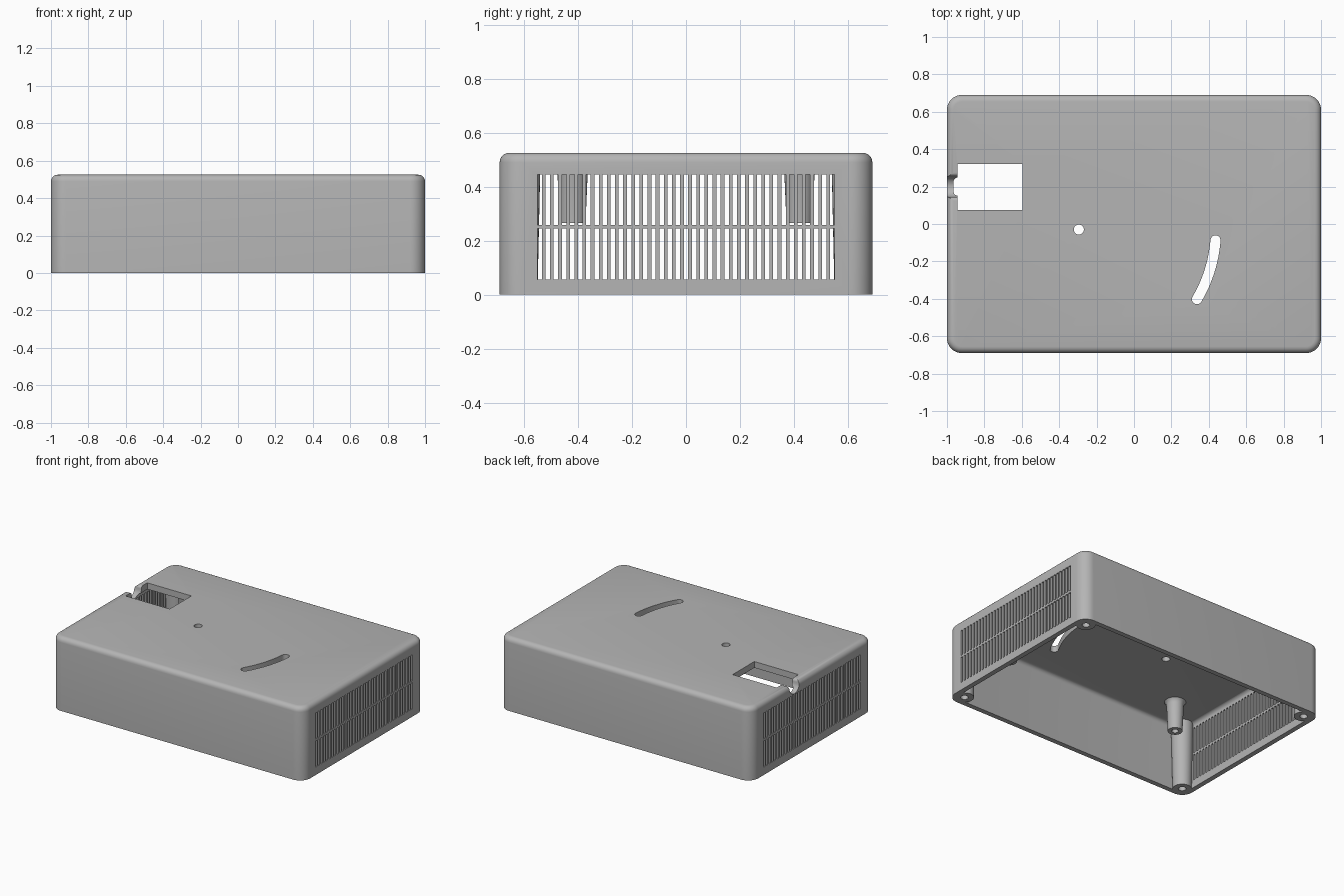
import bpy, bmesh, math
from mathutils import Matrix

cube = bpy.data.objects.get("Cube")
if cube:
    bpy.data.objects.remove(cube, do_unlink=True)

grey = bpy.data.materials.new("plain grey plastic")
grey.use_nodes = True
GREY = (0.46, 0.46, 0.46, 1)
grey.diffuse_color = GREY
grey.node_tree.nodes["Principled BSDF"].inputs["Base Color"].default_value = GREY

HX, HY, H = 1.0, 0.69, 0.525
WALL, CEILING = 0.035, 0.48
PIVOT = (-0.295, -0.03)


def make_object(name, bm):
    bmesh.ops.recalc_face_normals(bm, faces=bm.faces)
    mesh = bpy.data.meshes.new(name)
    bm.to_mesh(mesh)
    bm.free()
    mesh.materials.append(grey)
    obj = bpy.data.objects.new(name, mesh)
    bpy.context.collection.objects.link(obj)
    return obj


def add_prism(bm, points, offset):
    """Close a polygon of 3D points and extrude it by an offset."""
    base = bm.faces.new([bm.verts.new(p) for p in points])
    result = bmesh.ops.extrude_face_region(bm, geom=[base], use_keep_orig=True)
    verts = [g for g in result["geom"] if isinstance(g, bmesh.types.BMVert)]
    bmesh.ops.translate(bm, verts=verts, vec=offset)


def add_box(bm, low, high):
    size = [b - a for a, b in zip(low, high)]
    mid = [(a + b) / 2 for a, b in zip(low, high)]
    bmesh.ops.create_cube(bm, size=1, matrix=Matrix.Translation(mid) @ Matrix.Diagonal((*size, 1)))


def arc(cx, cy, r, start, end, n):
    angles = [math.radians(start + (end - start) * i / n) for i in range(n + 1)]
    return [(cx + r * math.cos(a), cy + r * math.sin(a)) for a in angles]


def rounded_block(name, hx, hy, r, z0, z1, fillet):
    """Box with round vertical corners and a filleted top edge."""
    bm = bmesh.new()
    outline = []
    for i, (sx, sy) in enumerate([(1, 1), (-1, 1), (-1, -1), (1, -1)]):
        outline += arc(sx * (hx - r), sy * (hy - r), r, 90 * i, 90 * i + 90, 10)
    add_prism(bm, [(x, y, z0) for x, y in outline], (0, 0, z1 - z0))
    rim = [e for e in bm.edges if all(v.co.z > z1 - 1e-4 for v in e.verts)]
    bmesh.ops.bevel(bm, geom=rim, offset=fillet, segments=5, profile=0.5, affect='EDGES')
    return make_object(name, bm)


def cut(target, cutter):
    cutter.hide_render = True
    mod = target.modifiers.new("cut", 'BOOLEAN')
    mod.operation, mod.solver, mod.object = 'DIFFERENCE', 'EXACT', cutter
    bpy.context.view_layer.objects.active = target
    bpy.ops.object.modifier_apply(modifier=mod.name)
    bpy.data.objects.remove(cutter, do_unlink=True)


def smooth(obj):
    bpy.ops.object.select_all(action='DESELECT')
    obj.select_set(True)
    bpy.context.view_layer.objects.active = obj
    bpy.ops.object.shade_smooth_by_angle(angle=math.radians(30))


# Hollow cover, open underneath
shell = rounded_block("cover_shell", HX, HY, 0.08, 0, H, 0.035)
cut(shell, rounded_block("cavity", HX - WALL, HY - WALL, 0.05, -0.1, CEILING, 0.028))

# Two rows of vent slots through both end walls
COUNT, SPAN, SLOT = 37, 1.1, 0.0165
pitch = (SPAN - SLOT) / (COUNT - 1)
bm = bmesh.new()
for i in range(COUNT):
    y = -SPAN / 2 + i * pitch
    for z0, z1 in ((0.056, 0.244), (0.258, 0.444)):
        add_box(bm, (-1.1, y, z0), (1.1, y + SLOT, z1))
cut(shell, make_object("vent_slots", bm))

# Rectangular window in the top
bm = bmesh.new()
add_box(bm, (-0.945, 0.076, 0.4), (-0.595, 0.322, 0.6))
cut(shell, make_object("window", bm))

# Cable notch with rounded lips at the top of one end wall
notch = [(-0.075, 0.6)] + arc(-0.075, 0.505, 0.02, 90, 0, 5)
notch += arc(0, 0.505, 0.055, 180, 360, 16)[1:-1]
notch += arc(0.075, 0.505, 0.02, 180, 90, 5) + [(0.075, 0.6)]
bm = bmesh.new()
add_prism(bm, [(-1.1, 0.2 + y, z) for y, z in notch], (0.2, 0, 0))
cut(shell, make_object("cable_notch", bm))

# Pivot hole and the curved slot around it
bm = bmesh.new()
add_prism(bm, [(x, y, 0.4) for x, y in arc(*PIVOT, 0.027, 0, 345, 23)], (0, 0, 0.2))
cut(shell, make_object("pivot_hole", bm))

R, HALF, A0, A1 = 0.733, 0.027, -30.5, -4.5
ends = [arc(*PIVOT, R, a, a, 1)[0] for a in (A0, A1)]
outline = arc(*PIVOT, R + HALF, A0, A1, 16)
outline += arc(*ends[1], HALF, A1, A1 + 180, 10)[1:-1]
outline += arc(*PIVOT, R - HALF, A1, A0, 16)
outline += arc(*ends[0], HALF, A0 + 180, A0 + 360, 10)[1:-1]
bm = bmesh.new()
add_prism(bm, [(x, y, 0.4) for x, y in outline], (0, 0, 0.2))
cut(shell, make_object("curved_slot", bm))
smooth(shell)


def screw_post(name, x, y, profile):
    """Tapered post with a blind screw hole, turned from a radius/height profile."""
    bm = bmesh.new()
    verts = [bm.verts.new((r, 0, z)) for r, z in profile]
    edges = [bm.edges.new(pair) for pair in zip(verts, verts[1:])]
    bmesh.ops.spin(bm, geom=verts + edges, cent=(0, 0, 0), axis=(0, 0, 1),
                   angle=math.tau, steps=32, use_merge=True)
    bmesh.ops.remove_doubles(bm, verts=bm.verts, dist=1e-5)
    obj = make_object(name, bm)
    obj.location = (x, y, 0)
    smooth(obj)


# Four full-height corner posts and four short posts under the top
corner = [(0, 0.25), (0.025, 0.25), (0.025, 0), (0.062, 0), (0.073, 0.49), (0, 0.49)]
short = [(0, 0.4), (0.022, 0.4), (0.022, 0.265), (0.048, 0.265),
         (0.056, 0.45), (0.061, 0.47), (0.072, 0.482), (0, 0.485)]
for sx, side in ((1, "left"), (-1, "right")):
    for sy, end in ((1, "back"), (-1, "front")):
        screw_post(f"corner_post_{end}_{side}", sx * 0.92, sy * 0.612, corner)
        screw_post(f"short_post_{end}_{side}", sx * 0.7, sy * 0.42, short)
